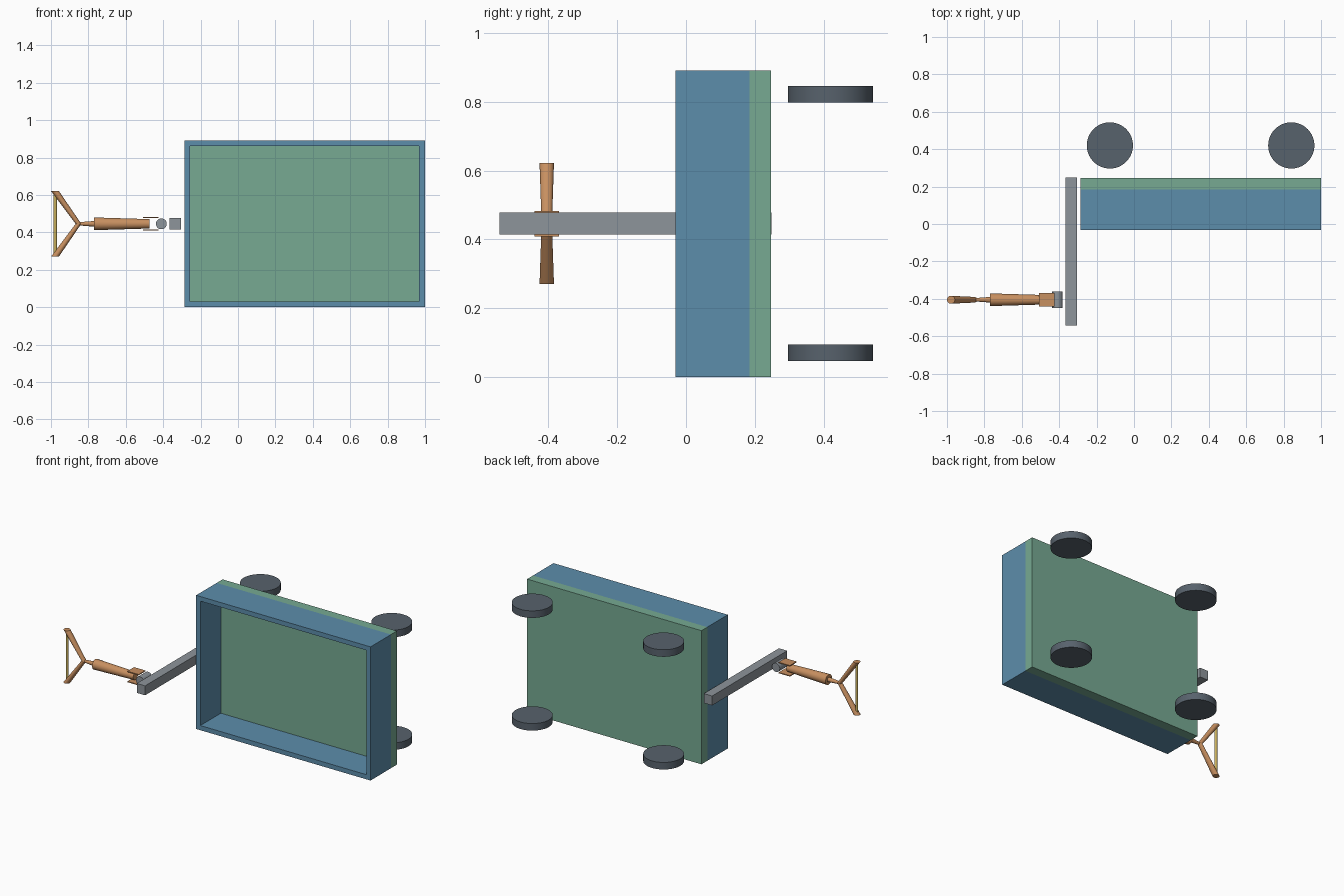
import bpy, bmesh, math
from mathutils import Vector

if "Cube" in bpy.data.objects:
    bpy.data.objects.remove(bpy.data.objects["Cube"])


def mat(name, rgb):
    m = bpy.data.materials.new(name)
    m.diffuse_color = (*[(c / 255) ** 2.2 for c in rgb], 1)
    m.use_nodes = True
    m.node_tree.nodes["Principled BSDF"].inputs["Base Color"].default_value = m.diffuse_color
    return m


BLUE = mat("blue", (93, 140, 170))
GREEN = mat("green", (118, 168, 145))
RUBBER = mat("dark", (88, 98, 108))
STEEL = mat("steel", (140, 147, 153))
WOOD = mat("wood", (198, 142, 96))
BRASS = mat("brass", (200, 175, 95))


def finish(name, bm, material=None, smooth=False):
    bmesh.ops.recalc_face_normals(bm, faces=bm.faces[:])
    me = bpy.data.meshes.new(name)
    bm.to_mesh(me)
    bm.free()
    ob = bpy.data.objects.new(name, me)
    bpy.context.collection.objects.link(ob)
    if material:
        me.materials.append(material)
    if smooth:
        bpy.ops.object.select_all(action='DESELECT')
        ob.select_set(True)
        bpy.context.view_layer.objects.active = ob
        bpy.ops.object.shade_smooth_by_angle(angle=math.radians(35))
    return ob


def box(name, lo, hi, material=None):
    lo, hi = Vector(lo), Vector(hi)
    bm = bmesh.new()
    bmesh.ops.create_cube(bm, size=1)
    for v in bm.verts:
        v.co = (lo + hi) / 2 + v.co * (hi - lo)
    return finish(name, bm, material)


def rod(name, a, b, r1, r2, material=None, sides=32, cap=None):
    """Tapered rod from a to b; end circles lie square to 'cap' (default: the rod axis)."""
    a, b = Vector(a), Vector(b)
    rot = (Vector(cap) if cap else b - a).to_track_quat('Z', 'Y')
    bm = bmesh.new()
    bmesh.ops.create_cone(bm, cap_ends=True, segments=sides, radius1=r1, radius2=r2, depth=2)
    for v in bm.verts:
        end = a if v.co.z < 0 else b
        v.co = end + rot @ Vector((v.co.x, v.co.y, 0))
    return finish(name, bm, material, True)


HY, HZ = -0.405, 0.446   # handle centre line

# Tray: base panel and open rectangular wall frame
box("base_panel", (-0.287, 0.185, 0), (1.0, 0.247, 0.892), GREEN)
X0, X1, Y0, Y1, H, T = -0.287, 1.0, -0.031, 0.185, 0.892, 0.031
bm = bmesh.new()
rings = []
for y, t in ((Y0, 0), (Y0, T), (Y1, T), (Y1, 0)):
    rings.append([bm.verts.new(p) for p in
                  ((X0 + t, y, t), (X1 - t, y, t), (X1 - t, y, H - t), (X0 + t, y, H - t))])
for k in range(4):
    r, s = rings[k], rings[(k + 1) % 4]
    for i in range(4):
        j = (i + 1) % 4
        bm.faces.new((r[i], r[j], s[j], s[i]))
finish("tray_walls", bm, BLUE)

# Four wheels
for i, x in enumerate((-0.129, 0.841)):
    for j, z in enumerate((0.047, 0.799)):
        rod(f"wheel_{i}{j}", (x, 0.42, z), (x, 0.42, z + 0.047), 0.1235, 0.1235, RUBBER, 64)

# Draw bar beside the tray, with the pivot pin
box("draw_bar", (-0.367, -0.543, 0.415), (-0.306, 0.249, 0.478), STEEL)
rod("pivot_pin", (-0.41, HY - 0.043, HZ), (-0.41, HY + 0.043, HZ), 0.029, 0.029, STEEL)

# Handle: fork plates, tapered shaft and neck
for side in (-1, 1):
    z = HZ + side * 0.034
    box("fork_plate", (-0.508, HY - 0.035, z - 0.003), (-0.425, HY + 0.035, z + 0.003), WOOD)
rod("handle_shaft", (-0.77, HY, HZ), (-0.473, HY, HZ), 0.034, 0.025, WOOD)
rod("handle_neck", (-0.86, HY, HZ), (-0.77, HY, HZ), 0.008, 0.015, WOOD)

# Y-shaped grip: two flared arms with level ends, joined by a thin bar
for side in (-1, 1):
    rod("grip_arm", (-0.853, HY, HZ), (-0.979, HY, HZ + side * 0.176),
        0.015, 0.021, WOOD, cap=(0, 0, side))
rod("grip_bar", (-0.977, HY, HZ - 0.165), (-0.977, HY, HZ + 0.165), 0.009, 0.009, BRASS)
